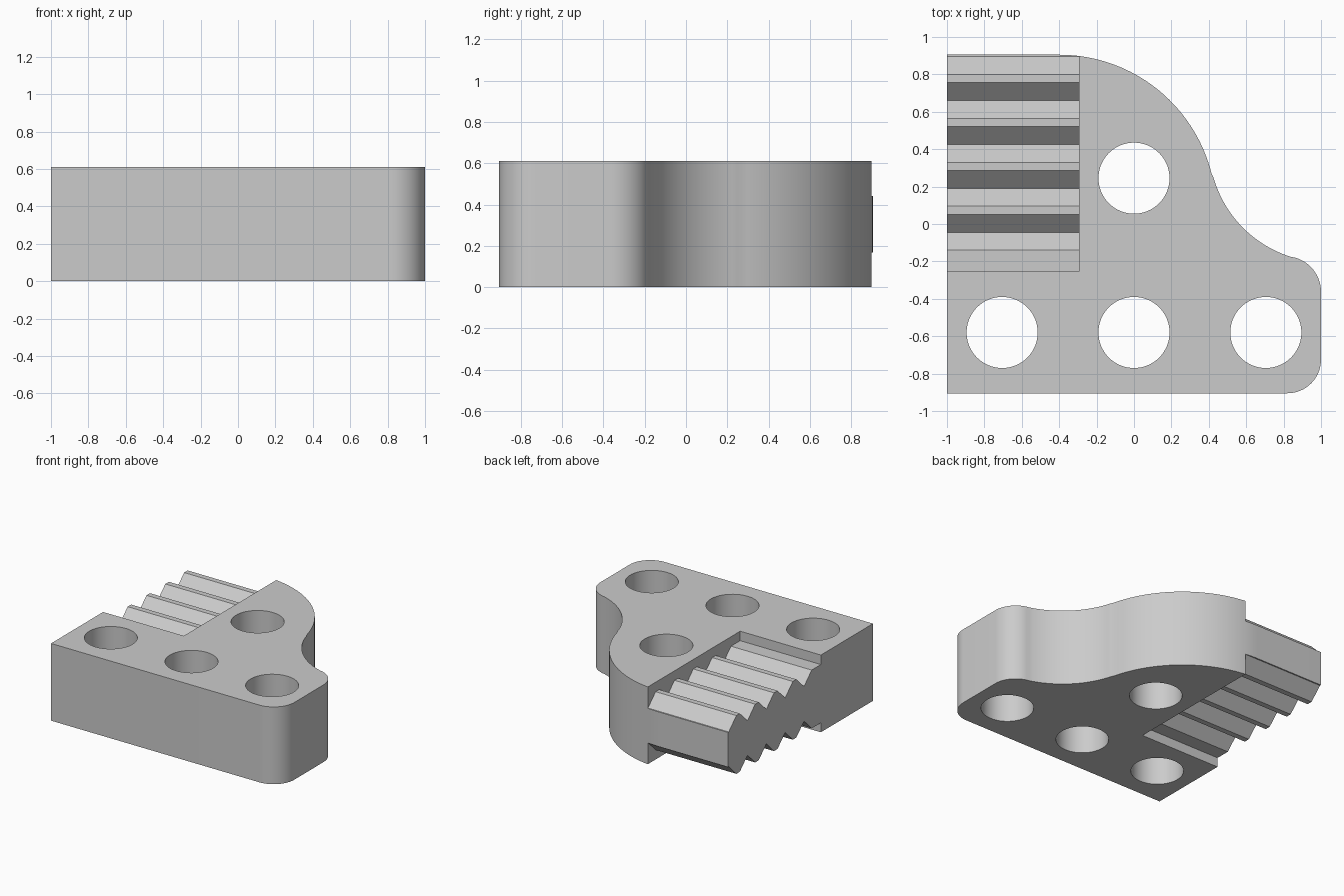
import bpy
import bmesh
from math import cos, sin, radians
from mathutils import Vector

cube = bpy.data.objects.get("Cube")
if cube:
    bpy.data.objects.remove(cube, do_unlink=True)

HEIGHT = 0.61
BACK = 0.905

steel = bpy.data.materials.new("grey_steel")
steel.use_nodes = True
GREY = (0.6, 0.6, 0.6, 1)
steel.diffuse_color = GREY
steel.node_tree.nodes["Principled BSDF"].inputs["Base Color"].default_value = GREY


def arc(cx, cy, r, start, end, steps):
    angles = [radians(start + (end - start) * i / steps) for i in range(steps + 1)]
    return [(cx + r * cos(a), cy + r * sin(a)) for a in angles]


def prism(name, points, sweep):
    """Extrude a closed loop of 3D points along a vector."""
    bm = bmesh.new()
    face = bm.faces.new([bm.verts.new(p) for p in points])
    extruded = bmesh.ops.extrude_face_region(bm, geom=[face])["geom"]
    moved = [v for v in extruded if isinstance(v, bmesh.types.BMVert)]
    bmesh.ops.translate(bm, verts=moved, vec=Vector(sweep))
    bmesh.ops.recalc_face_normals(bm, faces=bm.faces[:])
    mesh = bpy.data.meshes.new(name)
    bm.to_mesh(mesh)
    bm.free()
    mesh.materials.append(steel)
    obj = bpy.data.objects.new(name, mesh)
    bpy.context.collection.objects.link(obj)
    return obj


# Plate outline: rounded right corners, hollow waist and large rounded shoulder
outline = [(-1, -BACK)]
outline += arc(0.82, -0.725, 0.18, -90, 0, 16)
outline += arc(0.81, -0.363, 0.19, 0, 74.7, 16)
outline += arc(1.025, 0.42, 0.624, 254.7, 194, 28)[1:-1]
outline += arc(-0.4, 0.065, 0.84, 14, 90, 36)
outline += [(-1, BACK)]
plate = prism("toothed_plate", [(x, y, 0) for x, y in outline], (0, 0, HEIGHT))

# Toothed recess: trapezoid teeth with V valleys, listed from back to front
PEAK, VALLEY, PITCH = 0.535, 0.442, 0.235
teeth = [(1.0, VALLEY)]
for i in range(4):
    y = 0.895 - i * PITCH
    teeth += [(y, VALLEY), (y - 0.095, PEAK), (y - 0.139, PEAK)]
teeth += [(-0.045, VALLEY), (-0.14, PEAK), (-0.255, PEAK)]
teeth += [(-0.255, 0.8), (1.0, 0.8)]

cutters = [
    prism("upper_teeth_cutter", [(-1.1, y, z) for y, z in teeth], (0.805, 0, 0)),
    prism("lower_teeth_cutter", [(-1.1, y, HEIGHT - z) for y, z in teeth], (0.805, 0, 0)),
]

# Bolt holes
for x, y in [(-0.705, -0.58), (0, -0.58), (0.705, -0.58), (0, 0.245)]:
    ring = arc(x, y, 0.19, 0, 360, 64)[:-1]
    cutters.append(prism("hole_cutter", [(px, py, -0.1) for px, py in ring], (0, 0, 0.9)))

# Cut the plate
bpy.ops.object.select_all(action="DESELECT")
bpy.context.view_layer.objects.active = plate
plate.select_set(True)
for cutter in cutters:
    cutter.hide_render = True
    mod = plate.modifiers.new("cut", "BOOLEAN")
    mod.operation = "DIFFERENCE"
    mod.solver = "EXACT"
    mod.object = cutter
    bpy.ops.object.modifier_apply(modifier=mod.name)
    bpy.data.objects.remove(cutter, do_unlink=True)

bpy.ops.object.shade_smooth_by_angle(angle=radians(25))
